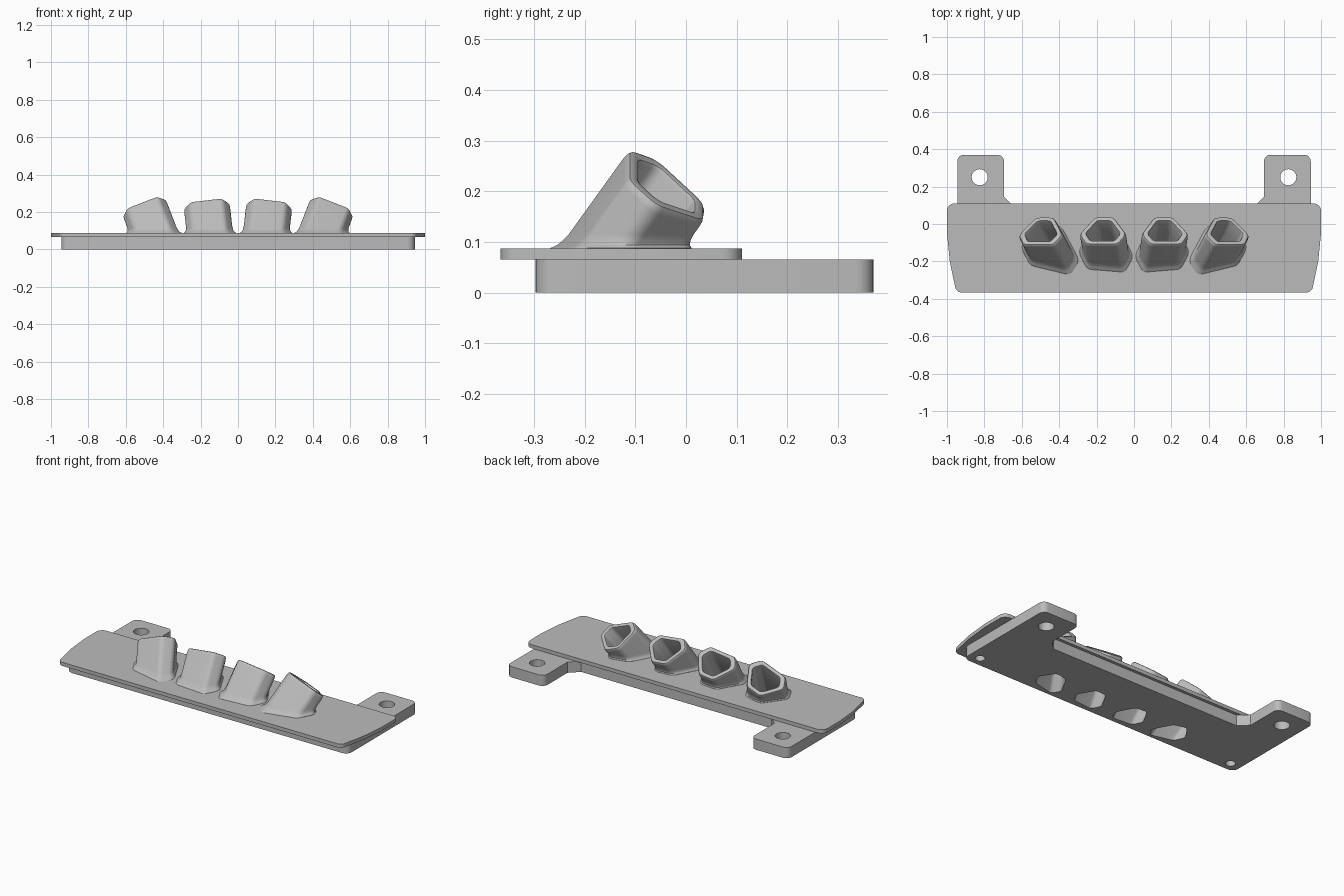
import bpy
import bmesh
import math
from mathutils import Vector

cube = bpy.data.objects.get("Cube")
if cube:
    bpy.data.objects.remove(cube)

grey = bpy.data.materials.new("plain grey")
grey.use_nodes = True
grey.diffuse_color = (0.5, 0.5, 0.5, 1)
grey.node_tree.nodes["Principled BSDF"].inputs["Base Color"].default_value = (0.5, 0.5, 0.5, 1)

PLATE_BOTTOM, PLATE_TOP = 0.065, 0.087


def rounded(corners, steps=6):
    """Round each (x, y, radius) corner of a polygon with a small arc."""
    out = []
    for i, (x, y, r) in enumerate(corners):
        p = Vector((x, y))
        a = (Vector(corners[i - 1][:2]) - p).normalized()
        b = (Vector(corners[(i + 1) % len(corners)][:2]) - p).normalized()
        if r == 0:
            out.append(p)
            continue
        half = a.angle(b) / 2
        centre = p + (a + b).normalized() * r / math.sin(half)
        start = p + a * r / math.tan(half) - centre
        end = p + b * r / math.tan(half) - centre
        sweep = start.angle_signed(end)
        for k in range(steps + 1):
            t = -sweep * k / steps
            c, s = math.cos(t), math.sin(t)
            out.append(centre + Vector((start.x * c - start.y * s, start.x * s + start.y * c)))
    return out


def loft(name, rings, cap):
    """Join equal-length rings of points with quads."""
    bm = bmesh.new()
    loops = [[bm.verts.new(p) for p in ring] for ring in rings]
    n = len(loops[0])
    for lo, hi in zip(loops, loops[1:]):
        for i in range(n):
            j = (i + 1) % n
            bm.faces.new((lo[i], lo[j], hi[j], hi[i]))
    if cap:
        bm.faces.new(loops[0][::-1])
        bm.faces.new(loops[-1])
        bmesh.ops.recalc_face_normals(bm, faces=bm.faces)
    mesh = bpy.data.meshes.new(name)
    bm.to_mesh(mesh)
    bm.free()
    mesh.materials.append(grey)
    obj = bpy.data.objects.new(name, mesh)
    bpy.context.collection.objects.link(obj)
    return obj


def prism(name, outline, z0, z1):
    return loft(name, [[(p.x, p.y, z) for p in outline] for z in (z0, z1)], True)


def mirror_x(obj):
    mod = obj.modifiers.new("mirror", "MIRROR")
    mod.use_mirror_merge = False


def symmetric(half):
    """Complete a right-hand outline with its reflection."""
    return rounded(half + [(-x, y, r) for x, y, r in reversed(half)])


def finish(obj):
    """Apply modifiers, then smooth the gentle edges."""
    bpy.ops.object.select_all(action="DESELECT")
    obj.select_set(True)
    bpy.context.view_layer.objects.active = obj
    for mod in list(obj.modifiers):
        bpy.ops.object.modifier_apply(modifier=mod.name)
    bpy.ops.object.shade_smooth_by_angle(angle=math.radians(35))


# Plates
base_plate = prism("base_plate", symmetric([
    (0.945, -0.297, 0.04), (0.945, 0.37, 0.035), (0.695, 0.37, 0.035),
    (0.695, 0.145, 0), (0.64, 0.092, 0)]), 0, PLATE_BOTTOM)
top_plate = prism("top_plate", symmetric([
    (0.95, -0.366, 0.035), (0.985, -0.2, 0.2), (1.0, -0.05, 0.2),
    (1.0, 0.11, 0.04)]), PLATE_BOTTOM, PLATE_TOP)

# Angled tubes with a rounded six-sided section
section = rounded([(-0.088, 0.09, 0.035), (0.088, 0.09, 0.035), (0.13, 0.025, 0.035),
                   (0.05, -0.092, 0.04), (-0.05, -0.092, 0.04), (-0.13, 0.025, 0.035)])
BORE = 0.71


def tube(name, foot, rim):
    foot, rim = Vector(foot), Vector(rim)
    axis = (rim - foot).normalized()
    side = Vector((axis.z, 0, -axis.x)).normalized()
    up = side.cross(axis)

    def ring(scale, depth):
        return [rim + side * p.x * scale + up * p.y * scale - axis * depth for p in section]

    def level(scale, z):
        return [p + axis * (z - p.z) / axis.z for p in ring(scale, 0)]

    flare = [level(s, PLATE_TOP + h) for s, h in
             ((1.14, -0.003), (1.13, 0.001), (1.06, 0.007), (1.02, 0.016), (1.0, 0.028))]
    lip = [ring(s, d) for s, d in
           ((1.0, 0.018), (0.985, 0.008), (0.95, 0.002), (0.9, 0),
            (0.78, 0), (0.74, 0.002), (BORE, 0.01))]
    body = loft(name, flare + lip + [level(BORE, PLATE_TOP - 0.003)], False)
    cutter = loft(name + "_bore", [level(BORE, -0.05), level(BORE, PLATE_TOP + 0.01)], True)
    return body, cutter


inner_tubes, inner_bore = tube("inner_tubes", (0.14, -0.187, 0), (0.165, -0.035, 0.214))
outer_tubes, outer_bore = tube("outer_tubes", (0.415, -0.187, 0), (0.495, -0.038, 0.207))


# Screw holes: through the rear tabs, blind at the front corners
def hole(name, x, y, r):
    circle = [Vector((x + r * math.cos(k * math.tau / 32), y + r * math.sin(k * math.tau / 32)))
              for k in range(32)]
    return prism(name, circle, -0.05, PLATE_BOTTOM + 0.01)


tab_hole = hole("tab_hole", 0.825, 0.25, 0.043)
corner_hole = hole("corner_hole", 0.877, -0.24, 0.027)

cutters = [inner_bore, outer_bore, tab_hole, corner_hole]
for obj in cutters + [inner_tubes, outer_tubes]:
    mirror_x(obj)
for obj in cutters:
    obj.hide_render = True

for plate, tools in ((base_plate, cutters), (top_plate, cutters[:2])):
    for tool in tools:
        mod = plate.modifiers.new("cut", "BOOLEAN")
        mod.operation = "DIFFERENCE"
        mod.solver = "EXACT"
        mod.object = tool

for obj in (base_plate, top_plate, inner_tubes, outer_tubes):
    finish(obj)
for obj in cutters:
    bpy.data.objects.remove(obj)
